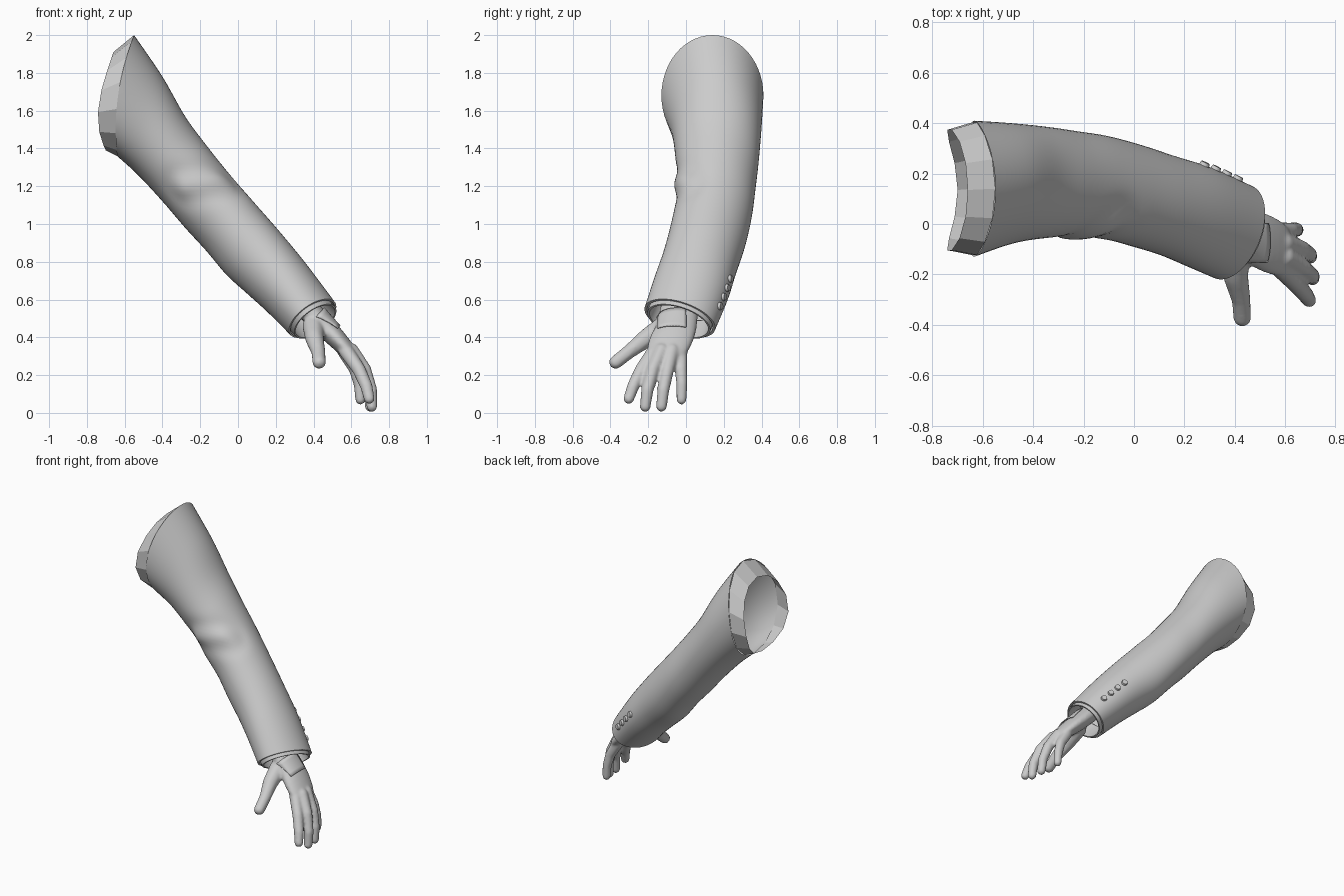
import bpy, bmesh, math
from mathutils import Vector as V
from mathutils.bvhtree import BVHTree

if "Cube" in bpy.data.objects:
    bpy.data.objects.remove(bpy.data.objects["Cube"])


def new_object(name, bm, smooth=True):
    bmesh.ops.recalc_face_normals(bm, faces=bm.faces)
    me = bpy.data.meshes.new(name)
    bm.to_mesh(me)
    bm.free()
    ob = bpy.data.objects.new(name, me)
    bpy.context.collection.objects.link(ob)
    if smooth:
        bpy.ops.object.select_all(action='DESELECT')
        ob.select_set(True)
        bpy.context.view_layer.objects.active = ob
        bpy.ops.object.shade_smooth_by_angle(angle=math.radians(40))
    return ob


def ring(c, a, b, n, bulge=0.0, skew=0.0):
    """Ellipse from centre and two half axes; bulge pushes the sides towards -x."""
    pts = []
    for i in range(n):
        t = math.tau * i / n
        co, s = math.cos(t), math.sin(t)
        pts.append(c + a * co + b * s - V((bulge * s * s * (1 - skew * co), 0, 0)))
    return pts


def loft(bm, rings, caps=False):
    vs = [[bm.verts.new(p) for p in r] for r in rings]
    n = len(vs[0])
    for r, q in zip(vs, vs[1:]):
        for i in range(n):
            bm.faces.new((r[i], r[(i + 1) % n], q[(i + 1) % n], q[i]))
    if caps:
        bm.faces.new(vs[0])
        bm.faces.new(vs[-1])


def spline(rows, steps):
    """Catmull-Rom through rows of numbers."""
    out = []
    for i in range(len(rows) - 1):
        p = [rows[max(0, min(len(rows) - 1, i + k))] for k in (-1, 0, 1, 2)]
        for j in range(steps):
            t = j / steps
            out.append([0.5 * (2 * b + (c - a) * t + (2 * a - 5 * b + 4 * c - d) * t * t
                               + (3 * b - a - 3 * c + d) * t ** 3) for a, b, c, d in zip(*p)])
    return out + [list(rows[-1])]


# Sleeve sections: upper edge x z, lower edge x z, y min, y max, end tilt, side bulge
SECTIONS = [
    (-.55, 2.00, -.64, 1.36, -.13, .41, 0, .04),
    (-.40, 1.78, -.53, 1.26, -.078, .40, 0, .02),
    (-.28, 1.57, -.40, 1.12, -.055, .385, 0, 0),
    (-.17, 1.42, -.28, .98, -.055, .368, 0, 0),
    (-.05, 1.27, -.17, .86, -.062, .35, 0, 0),
    (.08, 1.12, -.06, .73, -.09, .315, .01, 0),
    (.22, .96, .05, .63, -.125, .27, .02, 0),
    (.36, .79, .16, .53, -.17, .225, .035, 0),
    (.51, .59, .28, .41, -.22, .155, .05, 0)]


def section(row, n, scale=1.0, shift=V((0, 0, 0))):
    ux, uz, lx, lz, y0, y1, tilt, bulge = row
    c = V(((ux + lx) / 2, (y0 + y1) / 2, (uz + lz) / 2)) + shift
    a = V(((ux - lx) / 2, 0, (uz - lz) / 2)) * scale
    b = V((tilt, (y1 - y0) / 2, -tilt)) * scale
    return ring(c, a, b, n, bulge)


# Sleeve with a turned-in hem and an elbow fold
N = 56
axis = V((.65, -.25, -.72)).normalized()
end = SECTIONS[-1]
bm = bmesh.new()
rings = [section(r, N) for r in spline(SECTIONS, 6)]
p0, p1 = V((-.28, -.03, 1.20)), V((-.04, -.01, 1.24))
for r in rings:
    mid = sum(r, V((0, 0, 0))) / N
    for i, p in enumerate(r):
        t = max(0, min(1, (p - p0).dot(p1 - p0) / (p1 - p0).length_squared))
        d = (p - p0.lerp(p1, t)).length
        r[i] = p + (p - mid).normalized() * .014 * (math.exp(-(d / .04) ** 2)
                                                   - .5 * math.exp(-((d - .09) / .04) ** 2))
rings += [section(end, N, .93), section(end, N, .93, axis * -.12)]
loft(bm, rings)
sleeve = new_object("sleeve", bm)

# Faceted shoulder band
bm = bmesh.new()
loft(bm, [section(SECTIONS[0], 14),
          ring(V((-.68, .135, 1.65)), V((.02, 0, .26)), V((0, .245, 0)), 14, .055, .4)])
new_object("shoulder_band", bm, False)

# Shirt cuff showing below the sleeve
bm = bmesh.new()
loft(bm, [section(end, 40, s, axis * k) for s, k in
          ((.91, -.1), (.89, .022), (.83, .022), (.80, -.1))])
new_object("shirt_cuff", bm)

# Four sleeve buttons set onto the cloth
bpy.context.view_layer.update()
tree = BVHTree.FromObject(sleeve, bpy.context.evaluated_depsgraph_get())
for i in range(4):
    k = i / 3
    guess = V((.28 + .13 * k, .235 - .06 * k, .71 - .145 * k))
    hit, nor, _, _ = tree.find_nearest(guess)
    if nor.y < 0:
        nor = -nor
    bm = bmesh.new()
    bmesh.ops.create_cone(bm, cap_ends=True, segments=16, radius1=.021, radius2=.018, depth=.014)
    ob = new_object("sleeve_button_%d" % (i + 1), bm)
    ob.rotation_euler = nor.to_track_quat('Z', 'Y').to_euler()
    ob.location = hit + nor * .007


# Hand: palm loft plus tapered capsules, fused into one smooth surface
def capsule(bm, p, r, q, s):
    vs = []
    for c, rad in ((p, r), (q, s)):
        for i in range(60):
            z = 1 - (2 * i + 1) / 60
            w, t = math.sqrt(1 - z * z), i * 2.39996
            vs.append(bm.verts.new(c + V((w * math.cos(t), w * math.sin(t), z)) * rad))
    bmesh.ops.convex_hull(bm, input=vs)
    loose = [v for v in bm.verts if not v.link_faces]
    bmesh.ops.delete(bm, geom=loose, context='VERTS')


bm = bmesh.new()
up = V((.66, 0, .75))
PALM = [(.36, -.035, .56, .10, .062), (.45, -.05, .465, .108, .058), (.52, -.075, .395, .117, .052),
        (.585, -.10, .325, .108, .042), (.61, -.11, .295, .09, .03)]
loft(bm, [ring(V(r[:3]), up * r[4], V((0, r[3], 0)), 28) for r in spline(PALM, 3)], True)
DIGITS = {
    "index": [(.57, -.165, .33, .04), (.64, -.235, .23, .036), (.68, -.28, .14, .033), (.695, -.303, .075, .029)],
    "middle": [(.60, -.13, .33, .04), (.67, -.175, .23, .036), (.705, -.205, .12, .033), (.709, -.216, .033, .029)],
    "ring": [(.595, -.075, .33, .04), (.665, -.10, .22, .035), (.695, -.12, .12, .032), (.70, -.13, .034, .029)],
    "little": [(.56, -.03, .33, .038), (.62, -.026, .23, .033), (.642, -.022, .15, .03), (.648, -.024, .07, .027)],
    "thumb": [(.40, -.11, .46, .06), (.405, -.21, .395, .05), (.425, -.30, .325, .038), (.43, -.372, .268, .036)]}
for pts in DIGITS.values():
    for a, b in zip(pts, pts[1:]):
        capsule(bm, V(a[:3]), a[3], V(b[:3]), b[3])
hand = new_object("hand", bm)
mod = hand.modifiers.new("fuse", 'REMESH')
mod.mode = 'VOXEL'
mod.voxel_size = .009
mod.use_smooth_shade = True
mod = hand.modifiers.new("soften", 'SMOOTH')
mod.factor, mod.iterations = .5, 5

# Thin fastening tab on the back of the wrist
bpy.context.view_layer.update()
tree = BVHTree.FromObject(hand, bpy.context.evaluated_depsgraph_get())
bm = bmesh.new()
bmesh.ops.create_grid(bm, x_segments=10, y_segments=5, size=1)
for v in bm.verts:
    p = V((.455 + .045 * v.co.y, -.075 + .075 * v.co.x, .46 - .045 * v.co.y)) + up * .2
    hit = tree.ray_cast(p, -up)[0]
    v.co = (hit or p - up * .15) + up * .004
tab = new_object("wrist_tab", bm)
tab.modifiers.new("thickness", 'SOLIDIFY').thickness = .006
